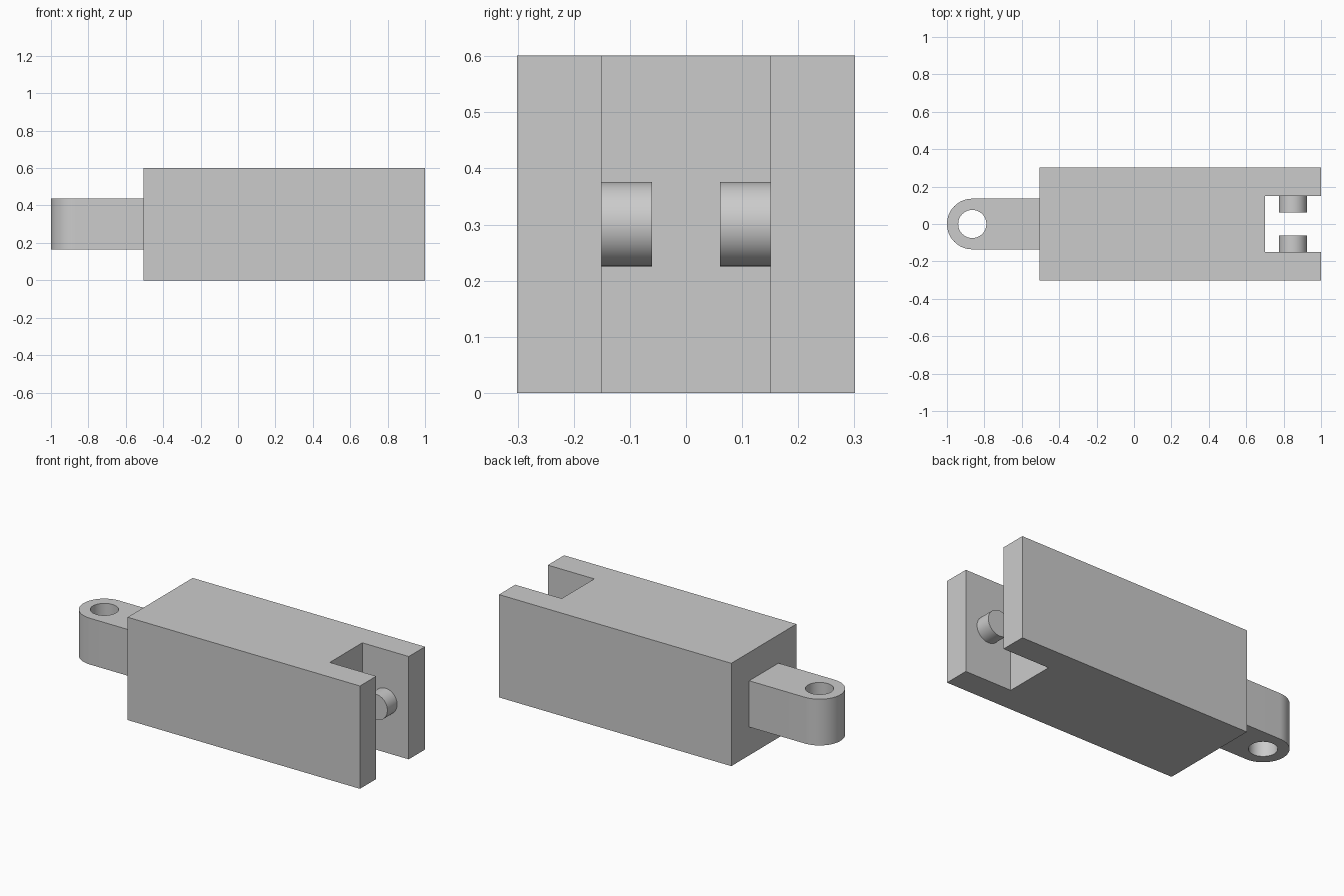
import bpy, bmesh
from math import pi, cos, sin, radians

cube = bpy.data.objects.get("Cube")
if cube:
    bpy.data.objects.remove(cube, do_unlink=True)

U = 0.1504            # basic unit: the body is 10 x 4 x 4 units
MID = 2 * U           # centre height
BACK = 1 - 10 * U     # rear face of the body
TAB_R = 0.9 * U
EYE_X = -1 + TAB_R

grey = bpy.data.materials.new("plain grey")
grey.use_nodes = True
colour = (0.6, 0.6, 0.6, 1)
grey.diffuse_color = colour
grey.node_tree.nodes["Principled BSDF"].inputs["Base Color"].default_value = colour


def finish(obj):
    obj.data.materials.clear()
    obj.data.materials.append(grey)
    bpy.ops.object.select_all(action='DESELECT')
    obj.select_set(True)
    bpy.context.view_layer.objects.active = obj
    bpy.ops.object.shade_smooth_by_angle(angle=radians(30))


def arc(x, y, r, start, end, n):
    return [(x + r * cos(start + (end - start) * i / n),
             y + r * sin(start + (end - start) * i / n)) for i in range(n + 1)]


def prism(name, loops, z0, z1):
    """Extrude an outline, with optional holes, from z0 up to z1."""
    bm = bmesh.new()
    edges = []
    for loop in loops:
        vs = [bm.verts.new((x, y, z0)) for x, y in loop]
        edges += [bm.edges.new((a, b)) for a, b in zip(vs, vs[1:] + vs[:1])]
    bmesh.ops.triangle_fill(bm, edges=edges, use_beauty=True)
    ext = bmesh.ops.extrude_face_region(bm, geom=bm.faces[:], use_keep_orig=True)
    top = [g for g in ext["geom"] if isinstance(g, bmesh.types.BMVert)]
    bmesh.ops.translate(bm, verts=top, vec=(0, 0, z1 - z0))
    bmesh.ops.recalc_face_normals(bm, faces=bm.faces[:])
    # Merge the flat triangles back into clean faces
    bmesh.ops.dissolve_limit(bm, angle_limit=radians(0.5),
                             verts=bm.verts[:], edges=bm.edges[:])
    mesh = bpy.data.meshes.new(name)
    bm.to_mesh(mesh)
    bm.free()
    obj = bpy.data.objects.new(name, mesh)
    bpy.context.collection.objects.link(obj)
    finish(obj)
    return obj


# Body block with an open slot at the +x end
half = [(BACK, 2 * U), (1, 2 * U), (1, U), (1 - 2 * U, U)]
prism("body", [half + [(x, -y) for x, y in reversed(half)]], 0, 4 * U)

# Rounded tab with a vertical through hole
outline = [(BACK, -TAB_R), (BACK, TAB_R)] + arc(EYE_X, 0, TAB_R, pi / 2, 3 * pi / 2, 32)
hole = arc(EYE_X, 0, U / 2, 0, 2 * pi, 48)[:-1]
prism("tab", [outline, hole], MID - TAB_R, MID + TAB_R)

# Pair of pegs facing each other inside the slot
for side, label in ((1, "left"), (-1, "right")):
    length = 0.6 * U
    bpy.ops.mesh.primitive_cylinder_add(
        vertices=48, radius=U / 2, depth=length,
        location=(1 - U, side * (U - length / 2), MID), rotation=(pi / 2, 0, 0))
    peg = bpy.context.object
    peg.name = label + "_peg"
    finish(peg)
